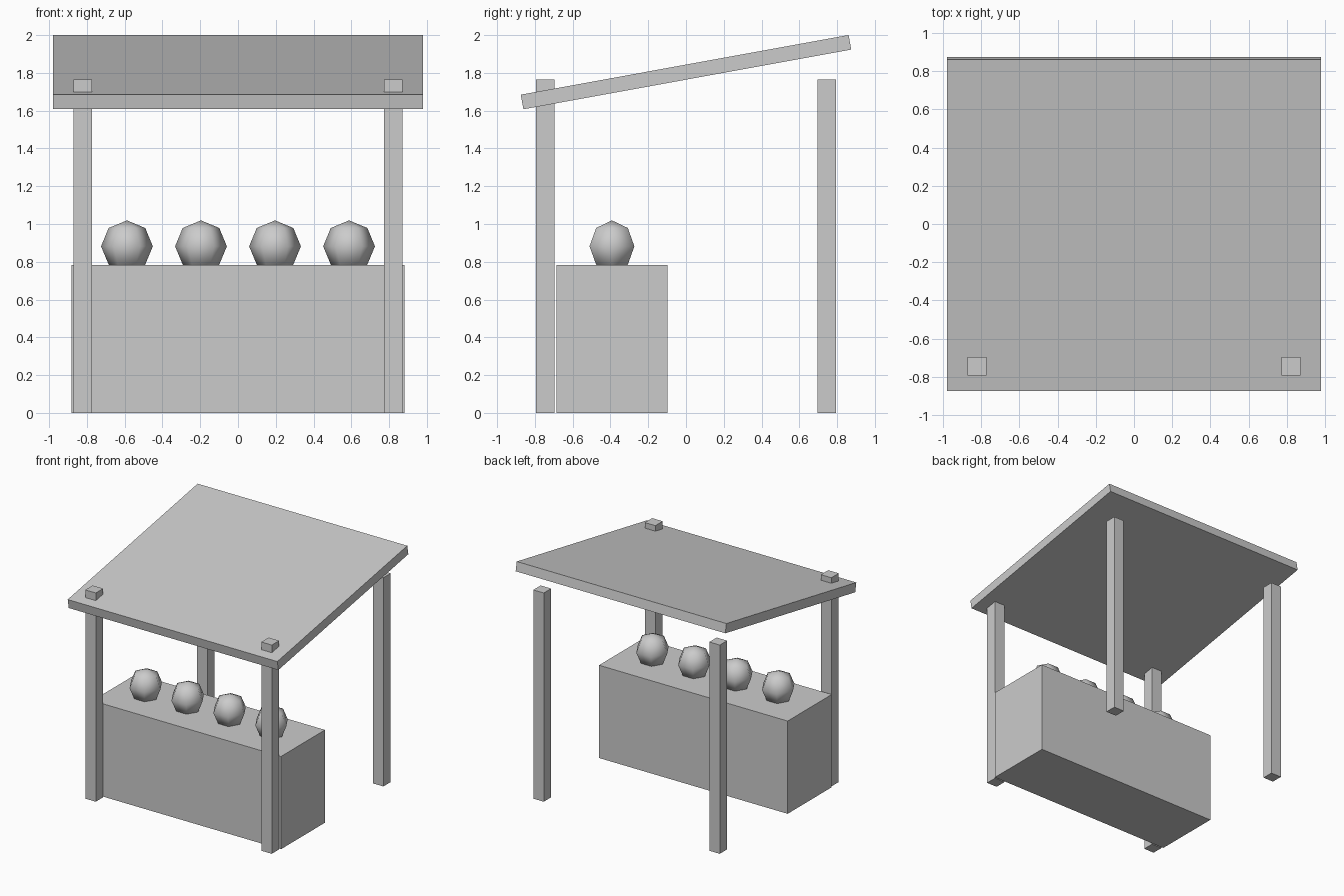
import bpy, bmesh, math
from mathutils import Matrix

if "Cube" in bpy.data.objects:
    bpy.data.objects.remove(bpy.data.objects["Cube"])


def add_object(name, bm):
    mesh = bpy.data.meshes.new(name)
    bm.to_mesh(mesh)
    bm.free()
    obj = bpy.data.objects.new(name, mesh)
    bpy.context.collection.objects.link(obj)
    return obj


def box(name, size, center, tilt=0.0):
    bm = bmesh.new()
    bmesh.ops.create_cube(bm, size=1.0, matrix=Matrix.Diagonal((*size, 1.0)))
    obj = add_object(name, bm)
    obj.location = center
    obj.rotation_euler.x = tilt
    return obj


def fruit(name, radius, center):
    # Six-sided ball with corners on the x axis, smooth shaded
    bm = bmesh.new()
    bmesh.ops.create_uvsphere(bm, u_segments=6, v_segments=4, radius=radius,
                              matrix=Matrix.Rotation(math.pi / 2, 4, 'Z'))
    for f in bm.faces:
        f.smooth = True
    obj = add_object(name, bm)
    obj.location = center
    return obj


# Counter
box("counter", (1.764, 0.588, 0.784), (0, -0.392, 0.392))

# Four posts; the front pair pokes through the roof
for side, sx in (("left", -1), ("right", 1)):
    for end, sy in (("front", -1), ("back", 1)):
        box(f"{end}_{side}_post", (0.098, 0.098, 1.764),
            (sx * 0.823, sy * 0.745, 0.882))

# Sloping roof, higher at the back
box("roof", (1.96, 1.764, 0.0784), (0, 0, 1.804), tilt=0.18)

# Row of produce on the counter
for i in range(4):
    fruit(f"produce_{i + 1}", 0.137, (-0.588 + 0.392 * i, -0.392, 0.882))
